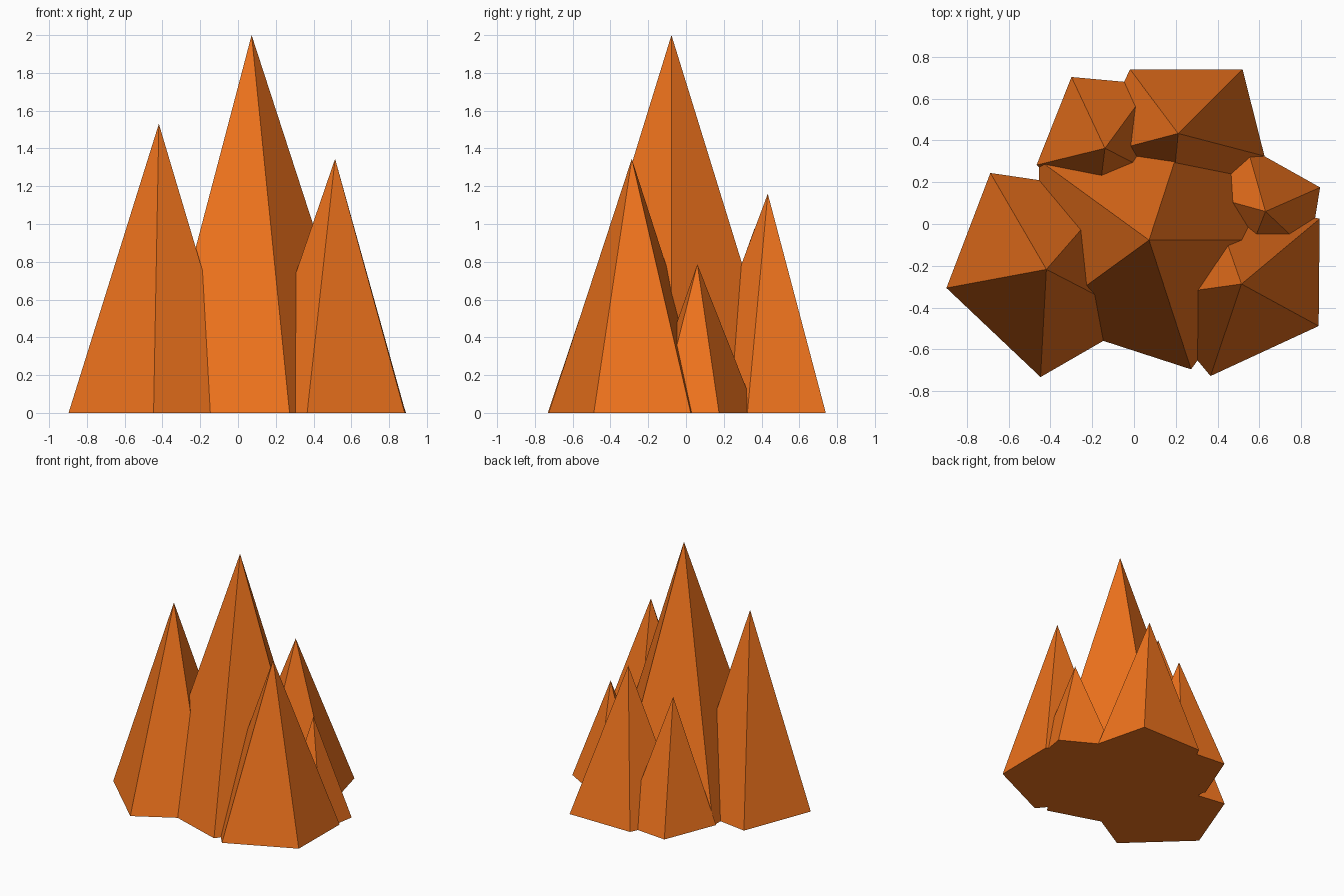
import bpy, bmesh

mat = bpy.data.materials.new("orange_rock")
mat.diffuse_color = (0.86, 0.17, 0.012, 1)


def spire(name, apex, base):
    """Five-sided pyramid: base corners counter-clockwise on z = 0, closed to one tip."""
    bm = bmesh.new()
    ring = [bm.verts.new((x, y, 0)) for x, y in base]
    tip = bm.verts.new(apex)
    for i, v in enumerate(ring):
        bm.faces.new((v, ring[(i + 1) % len(ring)], tip))
    bm.faces.new(ring[::-1])
    bmesh.ops.recalc_face_normals(bm, faces=bm.faces)
    mesh = bpy.data.meshes.new(name)
    bm.to_mesh(mesh)
    bm.free()
    mesh.materials.append(mat)
    bpy.context.collection.objects.link(bpy.data.objects.new(name, mesh))


# Tall central peak
spire("main_spire", (0.072, -0.077, 2.0),
      [(0.722, -0.077), (0.273, 0.541), (-0.454, 0.305), (-0.454, -0.459), (0.273, -0.695)])

# Front pair
spire("left_spire", (-0.419, -0.217, 1.53),
      [(-0.897, -0.306), (-0.447, -0.732), (0.037, -0.453), (-0.093, 0.157), (-0.687, 0.244)])
spire("right_spire", (0.514, -0.287, 1.345),
      [(0.366, -0.727), (0.883, -0.488), (0.888, 0.025), (0.362, 0.147), (0.052, -0.351)])

# Back pair
spire("back_spire", (0.211, 0.433, 1.16),
      [(0.519, 0.740), (-0.019, 0.740), (-0.215, 0.321), (0.171, 0.0), (0.624, 0.325)])
spire("back_left_spire", (-0.139, 0.362, 0.975),
      [(-0.299, 0.703), (-0.466, 0.282), (-0.182, 0.012), (0.177, 0.203), (0.085, 0.668)])

# Small side peak
spire("small_right_spire", (0.629, 0.060, 0.787),
      [(0.890, 0.175), (0.540, 0.371), (0.339, 0.140), (0.520, -0.217), (0.839, -0.138)])
